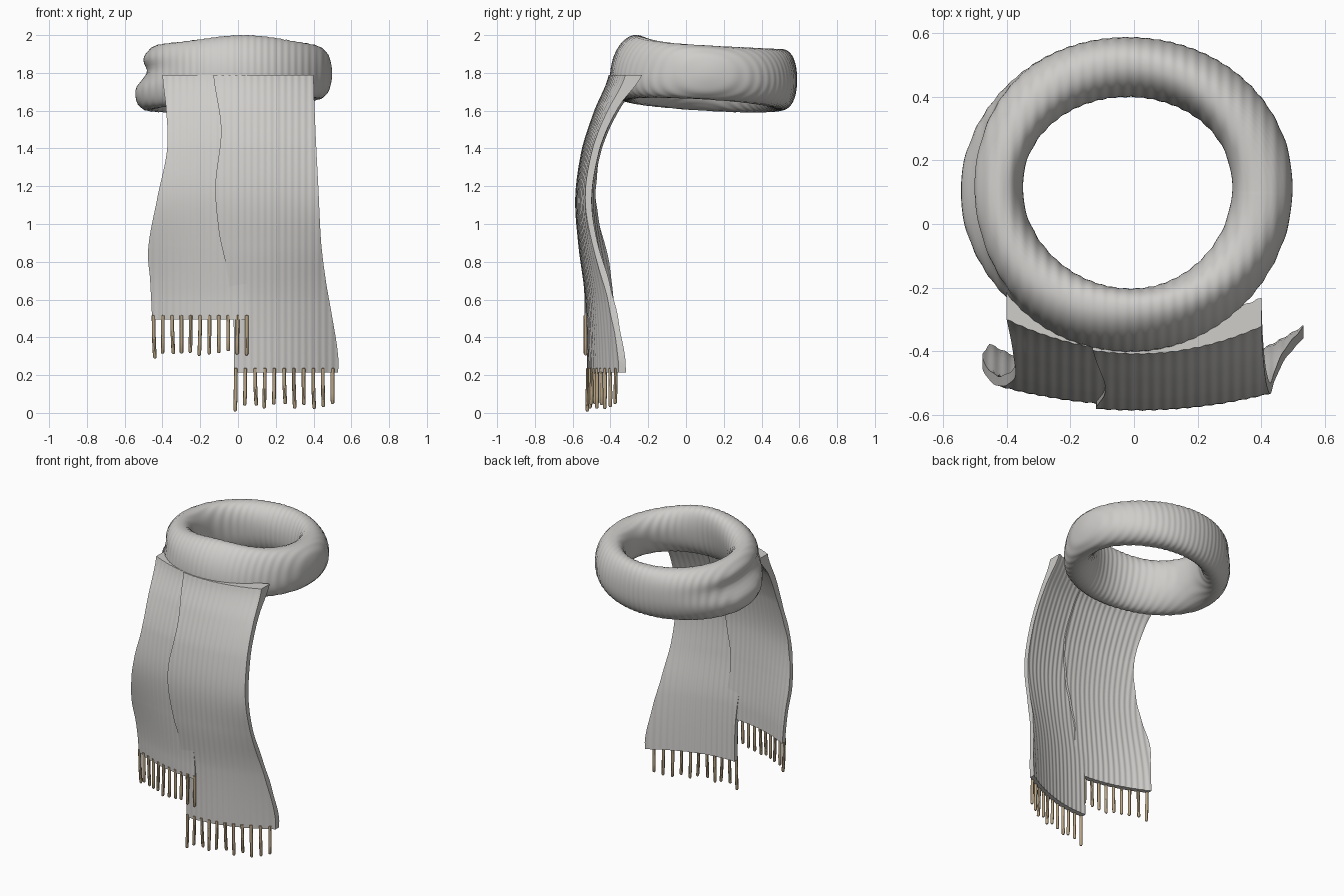
import bpy, bmesh, random
from math import sin, cos, pi, exp, copysign, tau

random.seed(4)
cube = bpy.data.objects.get("Cube")
if cube:
    bpy.data.objects.remove(cube, do_unlink=True)


def material(name, color):
    m = bpy.data.materials.new(name)
    m.use_nodes = True
    m.diffuse_color = color
    b = m.node_tree.nodes["Principled BSDF"]
    b.inputs["Base Color"].default_value = color
    b.inputs["Roughness"].default_value = 0.9
    return m


WOOL = material("grey wool", (0.62, 0.61, 0.59, 1))
THREAD = material("tan thread", (0.48, 0.37, 0.23, 1))


def finish(name, bm, mat):
    bmesh.ops.recalc_face_normals(bm, faces=bm.faces)
    me = bpy.data.meshes.new(name)
    bm.to_mesh(me)
    bm.free()
    ob = bpy.data.objects.new(name, me)
    bpy.context.collection.objects.link(ob)
    me.materials.append(mat)
    bpy.ops.object.select_all(action="DESELECT")
    ob.select_set(True)
    bpy.context.view_layer.objects.active = ob
    bpy.ops.object.shade_smooth_by_angle(angle=pi / 4)


def curve(points, z):
    """Smooth value at height z from (height, value) pairs, top to bottom."""
    if z >= points[0][0]:
        return points[0][1]
    for i in range(len(points) - 1):
        (z1, p1), (z2, p2) = points[i], points[i + 1]
        if z >= z2:
            p0 = points[max(i - 1, 0)][1]
            p3 = points[min(i + 2, len(points) - 1)][1]
            t = (z1 - z) / (z1 - z2)
            return p1 + t / 2 * (p2 - p0 + t * (2 * p0 - 5 * p1 + 4 * p2 - p3
                                 + t * (3 * (p1 - p2) + p3 - p0)))
    return points[-1][1]


def rib(x):
    return 0.0013 * sin(tau * x / 0.036)


def bridge_grid(bm, rows, wrap_rows):
    """Skin closed loops of vertices."""
    n, m = len(rows), len(rows[0])
    for i in range(n if wrap_rows else n - 1):
        a, b = rows[i], rows[(i + 1) % n]
        for j in range(m):
            k = (j + 1) % m
            bm.faces.new((a[j], a[k], b[k], b[j]))


# Neck wrap: a soft ring, raised at the front, with a fold on its right side
def neck_wrap():
    bm = bmesh.new()
    rows = []
    for i in range(420):
        th = tau * i / 420
        c, s = cos(th), sin(th)
        side = exp(-(((th - pi) / 0.6) ** 2))
        front = exp(-(((th - 4.85) / 0.65) ** 2))
        top = 1.945 - 0.02 * s + 0.035 * front
        low = 1.63 - 0.025 * s + 0.03 * c
        lean = 0.08 * s - 0.08 - 0.06 * side
        loop = []
        for j in range(56):
            ph = tau * j / 56
            cp, sp = cos(ph), sin(ph)
            w = copysign(abs(cp) ** 0.92, cp) * 0.094
            h = copysign(abs(sp) ** 0.92, sp) * (top - low) / 2
            if cp > 0:
                w -= 0.05 * side * exp(-(((ph + pi) % tau - pi - 0.15) / 0.3) ** 2)
            r = w + lean * h + 0.005 * sin(3 * th + 2 * ph)
            d = rib(-0.02 + (0.425 + r) * c)
            loop.append(bm.verts.new((-0.02 + (0.425 + r + d * cp) * c,
                                      0.1 + (0.398 + r + d * cp) * s,
                                      (top + low) / 2 + h + d * sp)))
        rows.append(loop)
    bridge_grid(bm, rows, True)
    finish("neck_wrap", bm, WOOL)


# Side-on drape shared by both tails
FRONT = [(1.79, -0.408), (1.6, -0.485), (1.4, -0.55), (1.15, -0.585),
         (0.9, -0.57), (0.6, -0.532), (0.21, -0.522)]
BEND = [(1.79, 0.115), (1.5, 0.075), (1.1, 0.062), (0.7, 0.10), (0.21, 0.125)]
THICK = [(1.79, 0.09), (1.65, 0.055), (1.4, 0.038), (1.1, 0.032), (0.21, 0.035)]


class Tail:
    def __init__(self, name, left, right, shift, bottom, mid, inset):
        self.name, self.left, self.right = name, left, right
        self.shift, self.bottom, self.mid, self.inset = shift, bottom, mid, inset

    def y(self, x, z):
        d = (x - self.mid) / 0.45
        return curve(FRONT, z) + curve(BEND, z) * d * d + curve(self.shift, z)

    def build(self, cols=110, steps=70):
        bm = bmesh.new()
        rows = []
        for i in range(steps + 1):
            z = 1.79 + (self.bottom - 1.79) * i / steps
            a, b = curve(self.left, z), curve(self.right, z)
            xs = [a + (b - a) * j / cols for j in range(cols + 1)]
            t = curve(THICK, z)
            loop = [(x, self.y(x, z) + rib(x), z) for x in xs]
            loop += [(x, self.y(x, z) + t - 1.5 * rib(x), z) for x in reversed(xs)]
            rows.append([bm.verts.new(p) for p in loop])
        bridge_grid(bm, rows, False)
        # hem and top edge
        for row in (rows[0], rows[-1]):
            for j in range(cols):
                bm.faces.new((row[j], row[j + 1], row[-2 - j], row[-1 - j]))
        finish(self.name, bm, WOOL)

    # Thin hanging strands along the hem
    def fringe(self, count=11):
        bm = bmesh.new()
        z0 = self.bottom
        a, b = curve(self.left, z0) + 0.008, curve(self.right, z0) - self.inset
        for i in range(count):
            x = a + (b - a) * i / (count - 1)
            y = self.y(x, z0) + 0.003
            length = 0.207 if i == 0 else random.uniform(0.16, 0.2)
            dx, dy = random.uniform(-0.006, 0.008), random.uniform(-0.005, 0.005)
            levels = [(0.0, 0.005), (0.006, 0.010), (0.35, 0.0095), (0.7, 0.010),
                      (0.97, 0.0095), (1.0, 0.005)]
            rows = []
            for f, r in levels:
                z = z0 + 0.022 - f * (length + 0.022)
                rows.append([bm.verts.new((x + dx * f * f + r * cos(tau * k / 8),
                                           y + dy * f + r * sin(tau * k / 8), z))
                             for k in range(8)])
            bridge_grid(bm, rows, False)
            bm.faces.new(rows[0])
            bm.faces.new(rows[-1])
        finish(self.name + "_fringe", bm, THREAD)


long_tail = Tail(
    "long_tail",
    [(1.79, -0.13), (1.5, -0.09), (1.2, -0.12), (0.95, -0.1), (0.77, -0.06),
     (0.5, -0.025), (0.21, -0.02)],
    [(1.79, 0.40), (1.5, 0.41), (1.2, 0.425), (0.9, 0.44), (0.7, 0.465),
     (0.5, 0.50), (0.3, 0.53), (0.21, 0.53)],
    [(1.79, 0.0), (0.21, 0.0)], 0.215, 0.01, 0.03)

short_left = [(1.79, -0.40), (1.6, -0.38), (1.4, -0.375), (1.15, -0.425),
              (0.87, -0.475), (0.7, -0.465), (0.49, -0.455)]
short_tail = Tail(
    "short_tail", short_left, [(z, x + 0.51) for z, x in short_left],
    [(1.79, 0.008), (1.1, 0.016), (0.85, 0.01), (0.68, 0.0), (0.49, -0.008)],
    0.495, 0.02, 0.008)

neck_wrap()
for tail in (long_tail, short_tail):
    tail.build()
    tail.fringe()
